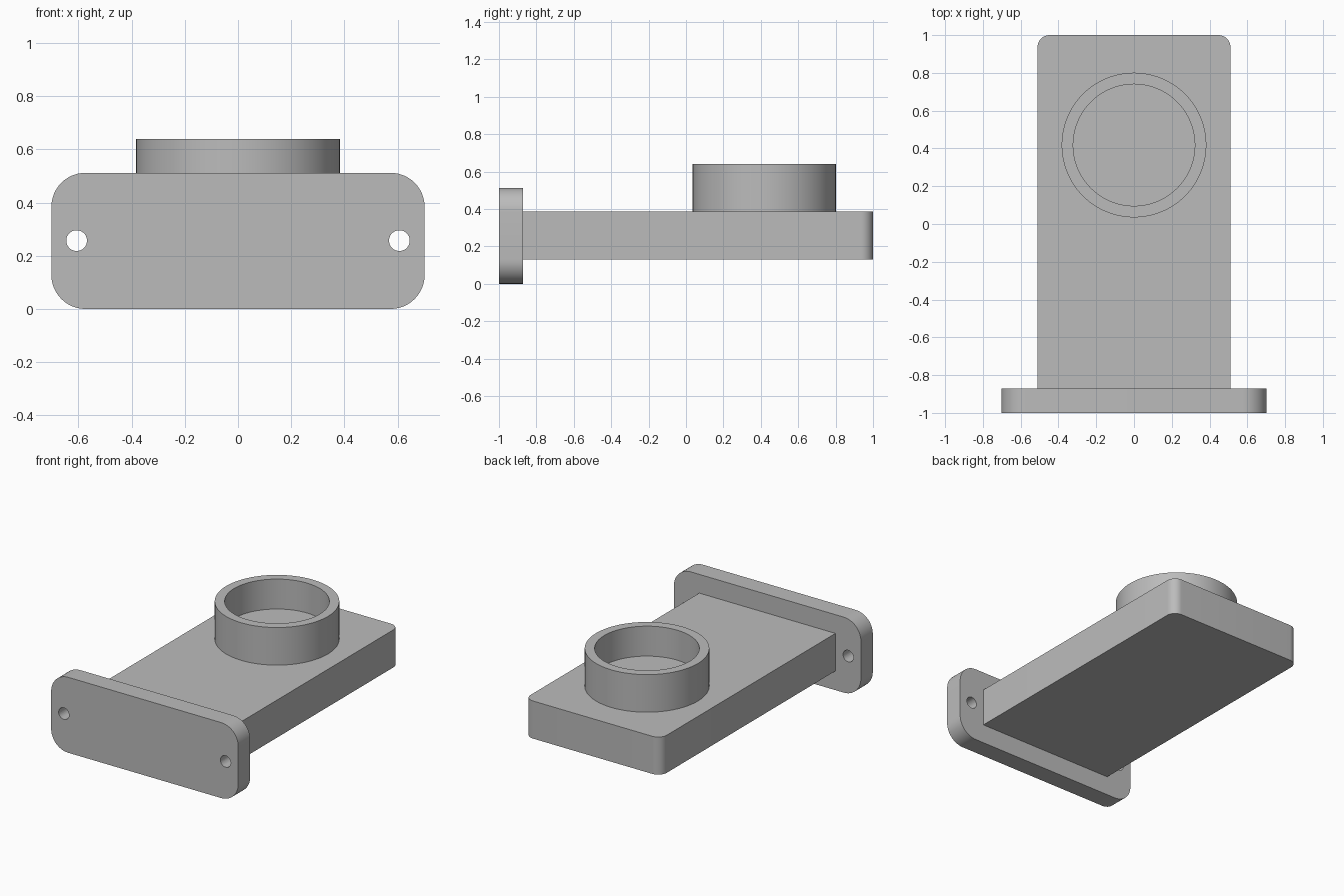
import bpy, bmesh, math
from mathutils import Vector

cube = bpy.data.objects.get("Cube")
if cube:
    bpy.data.objects.remove(cube, do_unlink=True)

# Single flat grey
GREY = (0.5, 0.5, 0.5, 1)
grey = bpy.data.materials.new("plain grey")
grey.use_nodes = True
grey.diffuse_color = GREY
grey.node_tree.nodes["Principled BSDF"].inputs["Base Color"].default_value = GREY


def finish(name, bm):
    """Turn a bmesh into a smooth-shaded object with sharp edges kept."""
    bmesh.ops.recalc_face_normals(bm, faces=bm.faces)
    mesh = bpy.data.meshes.new(name)
    bm.to_mesh(mesh)
    bm.free()
    mesh.materials.append(grey)
    obj = bpy.data.objects.new(name, mesh)
    bpy.context.collection.objects.link(obj)
    bpy.ops.object.select_all(action='DESELECT')
    obj.select_set(True)
    bpy.context.view_layer.objects.active = obj
    bpy.ops.object.shade_smooth_by_angle(angle=math.radians(30))
    return obj


def rounded_block(name, low, high, radius, rounded):
    """Box between two corners, with the edges picked by a rule rounded."""
    low, high = Vector(low), Vector(high)
    bm = bmesh.new()
    bmesh.ops.create_cube(bm, size=1)
    for v in bm.verts:
        v.co = (low + high) / 2 + v.co * (high - low)
    edges = [e for e in bm.edges if rounded(e.verts[0].co, e.verts[1].co)]
    bmesh.ops.bevel(bm, geom=edges, offset=radius, segments=12,
                    profile=0.5, affect='EDGES')
    return finish(name, bm)


# Flange with four rounded corners
flange = rounded_block("flange", (-0.702, -1, 0), (0.702, -0.872, 0.512), 0.128,
                       lambda a, b: abs(a.y - b.y) > 0.1)

# Bolt holes drilled through the flange
for side in (-1, 1):
    bpy.ops.mesh.primitive_cylinder_add(
        vertices=48, radius=0.039, depth=0.4,
        location=(side * 0.607, -0.936, 0.257), rotation=(math.pi / 2, 0, 0))
    drill = bpy.context.object
    drill.name = "drill"
    drill.hide_render = True
    drill.data.materials.append(grey)
    cut = flange.modifiers.new("bolt hole", 'BOOLEAN')
    cut.operation = 'DIFFERENCE'
    cut.solver = 'EXACT'
    cut.object = drill
    bpy.context.view_layer.objects.active = flange
    bpy.ops.object.modifier_apply(modifier=cut.name)
    bpy.data.objects.remove(drill, do_unlink=True)
bpy.ops.object.select_all(action='DESELECT')
flange.select_set(True)
bpy.ops.object.shade_smooth_by_angle(angle=math.radians(30))

# Flat arm with its two rear upright edges rounded
rounded_block("arm", (-0.511, -0.872, 0.13), (0.511, 1, 0.385), 0.064,
              lambda a, b: abs(a.z - b.z) > 0.1 and a.y > 0)

# Round cup turned from a profile of (radius, height)
profile = [(0.383, 0.385), (0.383, 0.64), (0.322, 0.64), (0.322, 0.437), (0, 0.437)]
bm = bmesh.new()
points = [bm.verts.new((r, 0, z)) for r, z in profile]
edges = [bm.edges.new(pair) for pair in zip(points, points[1:])]
bmesh.ops.spin(bm, geom=points + edges, cent=(0, 0, 0), axis=(0, 0, 1),
               angle=math.tau, steps=96)
bmesh.ops.remove_doubles(bm, verts=bm.verts, dist=0.0001)
# Close the underside so the cup is solid
bmesh.ops.holes_fill(bm, edges=[e for e in bm.edges if e.is_boundary])
cup = finish("cup", bm)
cup.location.y = 0.418
